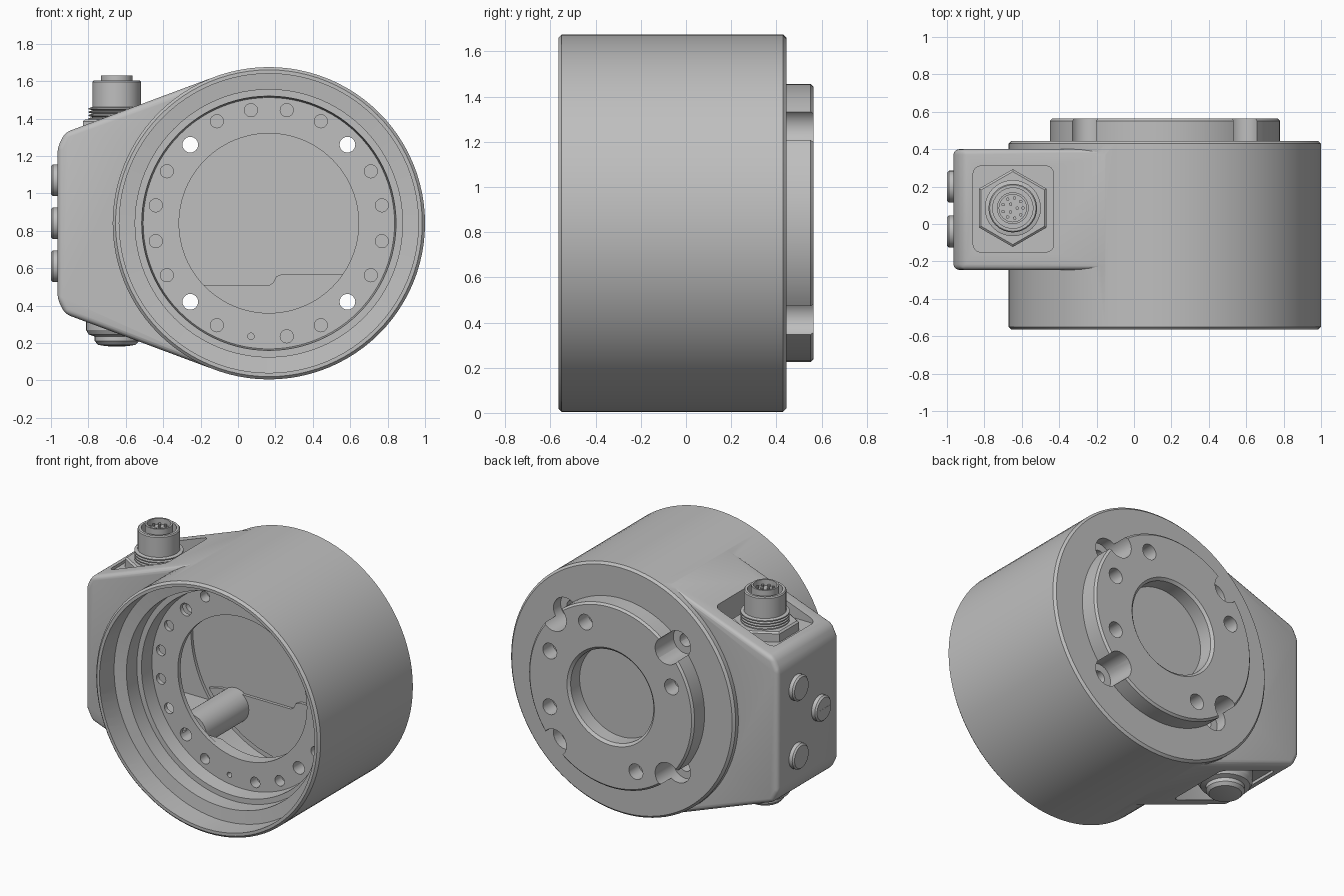
import bpy, bmesh, math
from mathutils import Matrix

if "Cube" in bpy.data.objects:
    bpy.data.objects.remove(bpy.data.objects["Cube"])

grey = bpy.data.materials.new("satin grey")
grey.use_nodes = True
COLOR = (0.52, 0.52, 0.52, 1)
grey.diffuse_color = COLOR
grey.node_tree.nodes["Principled BSDF"].inputs["Base Color"].default_value = COLOR

CX, CZ = 0.165, 0.84          # drum axis
PLUG_X, PLUG_Y = -0.648, 0.085  # connector axis
AXES = {"x": Matrix.Rotation(math.pi / 2, 4, "Y"),
        "y": Matrix.Rotation(-math.pi / 2, 4, "X"),
        "z": Matrix.Identity(4)}


def finish(name, bm):
    bmesh.ops.remove_doubles(bm, verts=bm.verts, dist=1e-5)
    bmesh.ops.recalc_face_normals(bm, faces=bm.faces)
    mesh = bpy.data.meshes.new(name)
    bm.to_mesh(mesh)
    bm.free()
    mesh.materials.append(grey)
    ob = bpy.data.objects.new(name, mesh)
    bpy.context.collection.objects.link(ob)
    return ob


def add_lathe(bm, profile, center, axis="y", sides=32):
    """Revolve (radius, height) points round an axis."""
    tmp = bmesh.new()
    verts = [tmp.verts.new((r, 0, h)) for r, h in profile]
    edges = [tmp.edges.new(p) for p in zip(verts, verts[1:])]
    bmesh.ops.spin(tmp, geom=verts + edges, cent=(0, 0, 0), axis=(0, 0, 1),
                   angle=2 * math.pi, steps=sides)
    bmesh.ops.remove_doubles(tmp, verts=tmp.verts, dist=1e-5)
    tmp.transform(Matrix.Translation(center) @ AXES[axis])
    mesh = bpy.data.meshes.new("tmp")
    tmp.to_mesh(mesh)
    tmp.free()
    bm.from_mesh(mesh)
    bpy.data.meshes.remove(mesh)


def lathe(name, profile, center, axis="y", sides=32):
    bm = bmesh.new()
    add_lathe(bm, profile, center, axis, sides)
    return finish(name, bm)


def rod(r, a, b):
    return [(0, a), (r, a), (r, b), (0, b)]


def rods(name, items, axis="y", sides=24):
    """Several cylinders in one mesh; items are (radius, start, end, center)."""
    bm = bmesh.new()
    for r, a, b, c in items:
        add_lathe(bm, rod(r, a, b), c, axis, sides)
    return finish(name, bm)


def prism(name, outline, y0, y1, bevel=0):
    """Extrude an (x, z) outline along y."""
    bm = bmesh.new()
    face = bm.faces.new([bm.verts.new((x, y0, z)) for x, z in outline])
    ext = bmesh.ops.extrude_face_region(bm, geom=[face])["geom"]
    bmesh.ops.translate(bm, vec=(0, y1 - y0, 0),
                        verts=[v for v in ext if isinstance(v, bmesh.types.BMVert)])
    if bevel:
        bmesh.ops.bevel(bm, geom=bm.edges[:], offset=bevel, segments=4,
                        profile=0.5, affect="EDGES")
    return finish(name, bm)


def box(name, center, size, upright_bevel=0):
    bm = bmesh.new()
    bmesh.ops.create_cube(bm, size=1, matrix=Matrix.Translation(center)
                          @ Matrix.Diagonal((*size, 1)))
    if upright_bevel:
        upright = [e for e in bm.edges if abs(e.verts[0].co.z - e.verts[1].co.z) > .1]
        bmesh.ops.bevel(bm, geom=upright, offset=upright_bevel, segments=4,
                        profile=.5, affect="EDGES")
    return finish(name, bm)


def combine(target, tool, op="DIFFERENCE"):
    mod = target.modifiers.new("b", "BOOLEAN")
    mod.operation, mod.object, mod.solver = op, tool, "EXACT"
    bpy.context.view_layer.objects.active = target
    bpy.ops.object.modifier_apply(modifier=mod.name)
    bpy.data.objects.remove(tool)


def polar(r, deg, y=0):
    a = math.radians(deg)
    return (CX + r * math.cos(a), y, CZ + r * math.sin(a))


# Housing: drum with rear boss, joined to a side box tangent to the drum
housing = lathe("housing", [
    (0, -.565), (.82, -.565), (.835, -.55), (.835, .43), (.82, .445), (.615, .445),
    (.615, .552), (.602, .565), (.325, .565), (.308, .55), (.308, .455), (0, .455)],
    (CX, 0, CZ), sides=96)
upper = [(-.965, 1.245), (-.925, 1.325), polar(.835, 110.6)[::2], (CX, CZ + .75)]
lower = [(x, 2 * CZ - z) for x, z in reversed(upper)]
combine(housing, prism("side_box", upper + lower, -0.245, 0.40, 0.03), "UNION")

# Stepped front opening, mounting ring and hollow interior
combine(housing, lathe("cavity", [
    (0, -.7), (.80, -.7), (.80, -.41), (.715, -.40), (.715, -.29), (.68, -.29),
    (.672, -.19), (.48, -.19), (.48, -.10), (.74, -.10), (.74, .34), (0, .34)],
    (CX, 0, CZ), sides=96))
combine(housing, box("box_cavity", (-.4, .08, CZ), (.96, .48, .86)))

# Raised floor panel inside the drum
step = [(-.35, .51), (.17, .51), (.19, .525), (.205, .555), (.235, .568), (.72, .568)]
arc = [polar(.70, a)[::2] for a in range(-30, -151, -10)]
combine(housing, prism("floor_panel", step + arc, .32, .36), "UNION")

# Sleeves that carry the four through bolts
corners = [polar(.594, a) for a in (45, 135, 225, 315)]
combine(housing, rods("sleeves", [(.112, -.13, .38, c) for c in corners]), "UNION")
combine(housing, rods("bolt_pockets", [(.09, .37, .7, c) for c in corners]))
combine(housing, rods("bolt_holes", [(.042, -.5, .5, c) for c in corners]))

# Blind holes in the front ring and the rear boss
ring = [9 + 18 * k for k in range(20) if (9 + 18 * k) % 90 != 45]
combine(housing, rods("ring_holes", [
    (.017 if a == 261 else .035, -.25, -.12, polar(.612, a)) for a in ring]))
combine(housing, rods("boss_holes", [
    (.052, .46, .7, polar(.49, a)) for a in (22.5, 67.5, 157.5, 247.5, 337.5)]))

# Flat rounded pockets for the connector above and the plug below
for z in (1.33 + .25, .35 - .25):
    combine(housing, box("pocket", (-.645, .08, z), (.43, .46, .5), .04))

# Connector: hex nut, threaded neck, cup and pin insert
base = (PLUG_X, PLUG_Y, 0)
nut = lathe("connector_nut", [(0, 1.31), (.208, 1.31), (.208, 1.385), (.195, 1.395), (0, 1.395)],
            (0, 0, 0), "z", 6)
nut.data.transform(Matrix.Translation(base) @ Matrix.Rotation(math.pi / 2, 4, "Z"))
thread = [(0, 1.38), (.14, 1.38)]
for k in range(4):
    z = 1.395 + k * .018
    thread += [(.15, z), (.15, z + .007), (.128, z + .013)]
parts = [housing, nut, lathe("connector_neck", thread + [(0, 1.47)], base, "z")]
parts.append(lathe("connector_cup", [
    (0, 1.45), (.13, 1.45), (.13, 1.595), (.124, 1.602), (.108, 1.602), (.108, 1.52),
    (.085, 1.52), (.085, 1.63), (.073, 1.63), (.073, 1.59), (0, 1.59)], base, "z"))
pins = [(PLUG_X + r * math.cos(k * 2 * math.pi / n), PLUG_Y + r * math.sin(k * 2 * math.pi / n), 0)
        for r, n in ((.055, 9), (.024, 3)) for k in range(n)]
parts.append(rods("connector_pins", [(.009, 1.58, 1.605, p) for p in pins], "z", 10))

# Stepped blanking plug underneath
parts.append(lathe("blanking_plug", [
    (0, .37), (.165, .37), (.165, .27), (.15, .245), (.118, .235), (.118, .21),
    (.10, .19), (.06, .183), (0, .18)], base, "z"))

# Side buttons, the middle one carrying a cross
for name, y, z in (("upper", .2, 1.07), ("middle", -.04, .84), ("lower", .2, .61)):
    parts.append(lathe(name + "_button", [
        (0, -1), (.075, -1), (.085, -.99), (.085, -.95), (0, -.95)], (0, y, z), "x"))
for size in ((.004, .12, .008), (.004, .008, .12)):
    parts.append(box("button_mark", (-.999, -.04, .84), size))

for ob in parts:
    bpy.ops.object.select_all(action="DESELECT")
    ob.select_set(True)
    bpy.context.view_layer.objects.active = ob
    bpy.ops.object.shade_smooth_by_angle(angle=math.radians(28))
